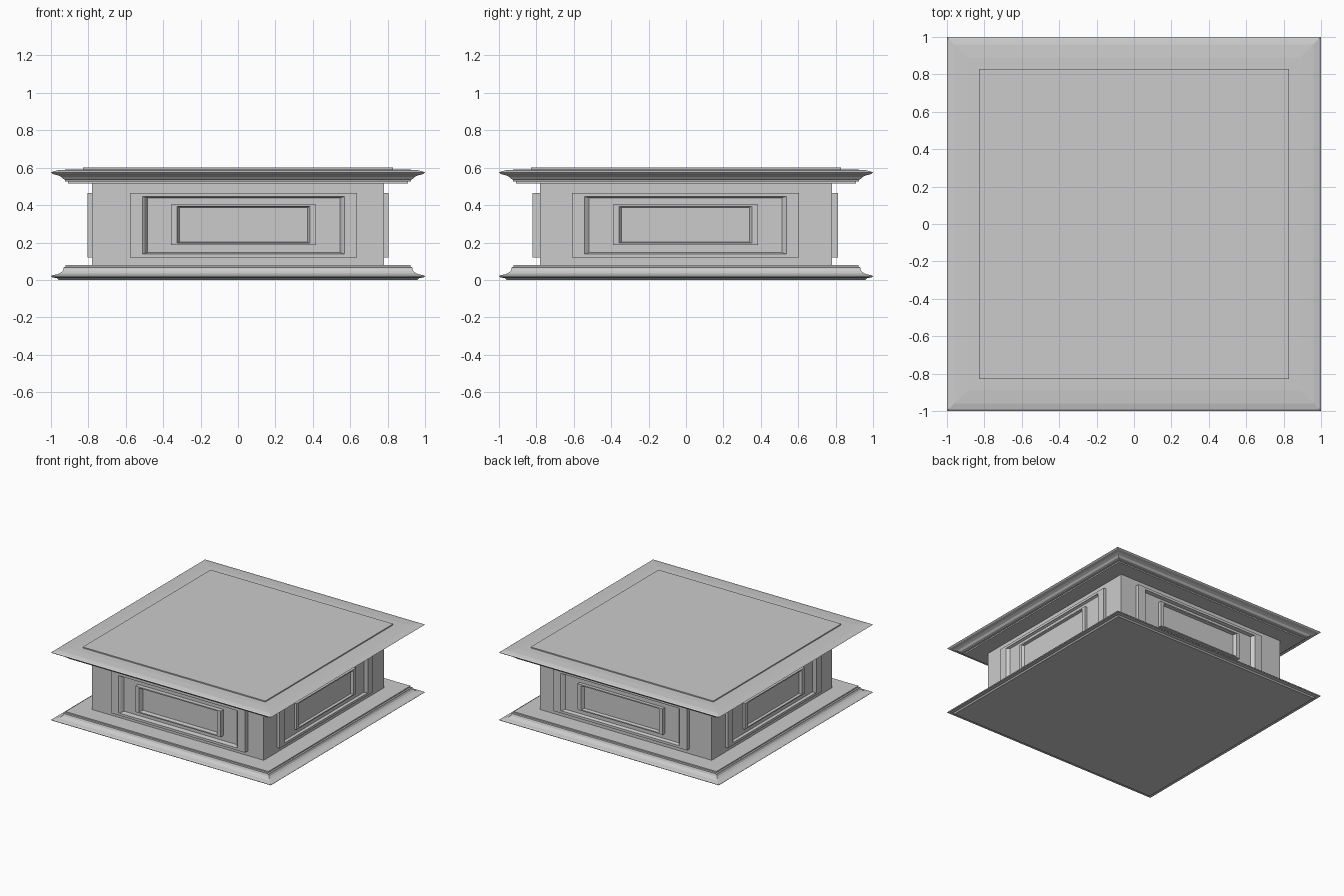
import bpy, bmesh, math
from mathutils import Matrix, Vector

if "Cube" in bpy.data.objects:
    bpy.data.objects.remove(bpy.data.objects["Cube"])

def loft(name, rings, matrix=Matrix.Identity(4), cap_start=True):
    """Skin a stack of rectangles (half width, half depth, height)."""
    bm = bmesh.new()
    loops = [[bm.verts.new((sx * w, sy * d, h))
              for sx, sy in ((-1, -1), (1, -1), (1, 1), (-1, 1))]
             for w, d, h in rings]
    for a, b in zip(loops, loops[1:]):
        for i in range(4):
            j = (i + 1) % 4
            bm.faces.new((a[i], a[j], b[j], b[i]))
    if cap_start:
        bm.faces.new(loops[0][::-1])
    bm.faces.new(loops[-1])
    me = bpy.data.meshes.new(name)
    bm.to_mesh(me)
    bm.free()
    ob = bpy.data.objects.new(name, me)
    ob.matrix_world = matrix
    bpy.context.collection.objects.link(ob)
    return ob

def square(profile):
    return [(r, r, z) for r, z in profile]

# Central block
loft("body", square([(0.78, 0.06), (0.78, 0.53)]))

# Stepped, rounded base moulding
loft("base_moulding", square([
    (0.96, 0.0), (0.97, 0.01), (0.995, 0.014), (1.0, 0.02), (0.99, 0.026),
    (0.965, 0.03), (0.95, 0.037), (0.937, 0.048), (0.932, 0.06),
    (0.932, 0.067), (0.922, 0.07), (0.922, 0.08)]))

# Overhanging top moulding
loft("top_moulding", square([
    (0.91, 0.515), (0.91, 0.525), (0.925, 0.527), (0.925, 0.535),
    (0.935, 0.54), (0.945, 0.551), (0.965, 0.56), (0.99, 0.566),
    (1.0, 0.574), (0.99, 0.58), (0.96, 0.587), (0.89, 0.591)]))

# Raised slab on top
loft("top_slab", square([(0.83, 0.585), (0.83, 0.60)]))

# Framed panels: a wide outer frame with a smaller frame inside, on each side
def panel(side, angle, shift, out):
    # local x runs along the wall, local y is up, local z points outward
    base = Matrix.Rotation(angle, 4, 'Z') @ Matrix.Rotation(math.pi / 2, 4, 'X')
    face = 0.785
    loft(side + "_outer_frame", [
        (0.607, 0.173, 0.77), (0.607, 0.173, out), (0.54, 0.153, out),
        (0.53, 0.151, out - 0.008), (0.515, 0.146, face)],
        base @ Matrix.Translation((shift, 0.2925, 0)), False)
    loft(side + "_inner_frame", [
        (0.387, 0.107, 0.77), (0.387, 0.107, out), (0.355, 0.098, out),
        (0.342, 0.093, face + 0.002)],
        base @ Matrix.Translation((shift, 0.295, 0)), False)

panel("front", 0, 0.03, 0.82)
panel("right", math.pi / 2, -0.003, 0.805)
panel("back", math.pi, -0.03, 0.812)
panel("left", -math.pi / 2, 0.003, 0.805)
